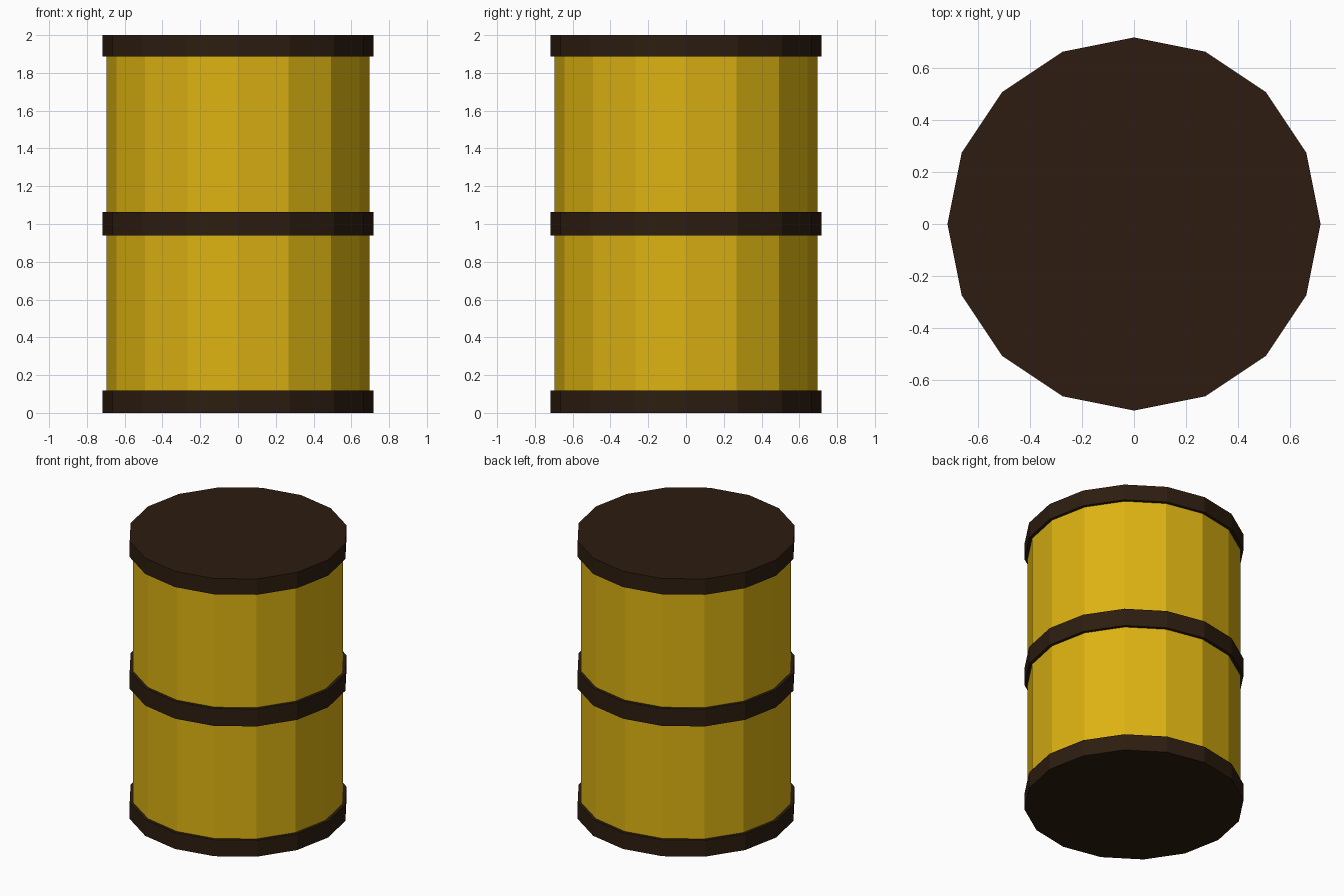
import bpy, bmesh, math

if "Cube" in bpy.data.objects:
    bpy.data.objects.remove(bpy.data.objects["Cube"])

SIDES = 16


def material(name, color):
    m = bpy.data.materials.new(name)
    m.diffuse_color = color
    m.use_nodes = True
    m.node_tree.nodes["Principled BSDF"].inputs["Base Color"].default_value = m.diffuse_color
    return m


yellow = material("yellow_paint", (0.72, 0.45, 0.006, 1))
brown = material("dark_brown", (0.026, 0.012, 0.005, 1))


def lathe(name, profile, mat, closed=False):
    """Turn a (radius, z) profile into a faceted solid around z."""
    bm = bmesh.new()
    rings = []
    for r, z in profile:
        rings.append([bm.verts.new((r * math.cos(a), r * math.sin(a), z))
                      for a in (2 * math.pi * i / SIDES for i in range(SIDES))])
    pairs = list(zip(rings, rings[1:]))
    if closed:
        pairs.append((rings[-1], rings[0]))
    else:
        bm.faces.new(rings[0])
        bm.faces.new(rings[-1])
    for lo, hi in pairs:
        for i in range(SIDES):
            j = (i + 1) % SIDES
            bm.faces.new((lo[i], lo[j], hi[j], hi[i]))
    bmesh.ops.recalc_face_normals(bm, faces=bm.faces)
    me = bpy.data.meshes.new(name)
    bm.to_mesh(me)
    bm.free()
    me.materials.append(mat)
    ob = bpy.data.objects.new(name, me)
    bpy.context.collection.objects.link(ob)
    return ob


# Drum body, ends tucked inside the lids
lathe("drum_body", [(0.697, 0.06), (0.697, 1.94)], yellow)

# Solid end lids
lathe("bottom_lid", [(0.718, 0.0), (0.718, 0.118)], brown)
lathe("top_lid", [(0.718, 1.886), (0.718, 2.0)], brown)

# Hoop around the middle
lathe("middle_hoop", [(0.69, 0.938), (0.718, 0.938), (0.718, 1.064), (0.69, 1.064)],
      brown, closed=True)
